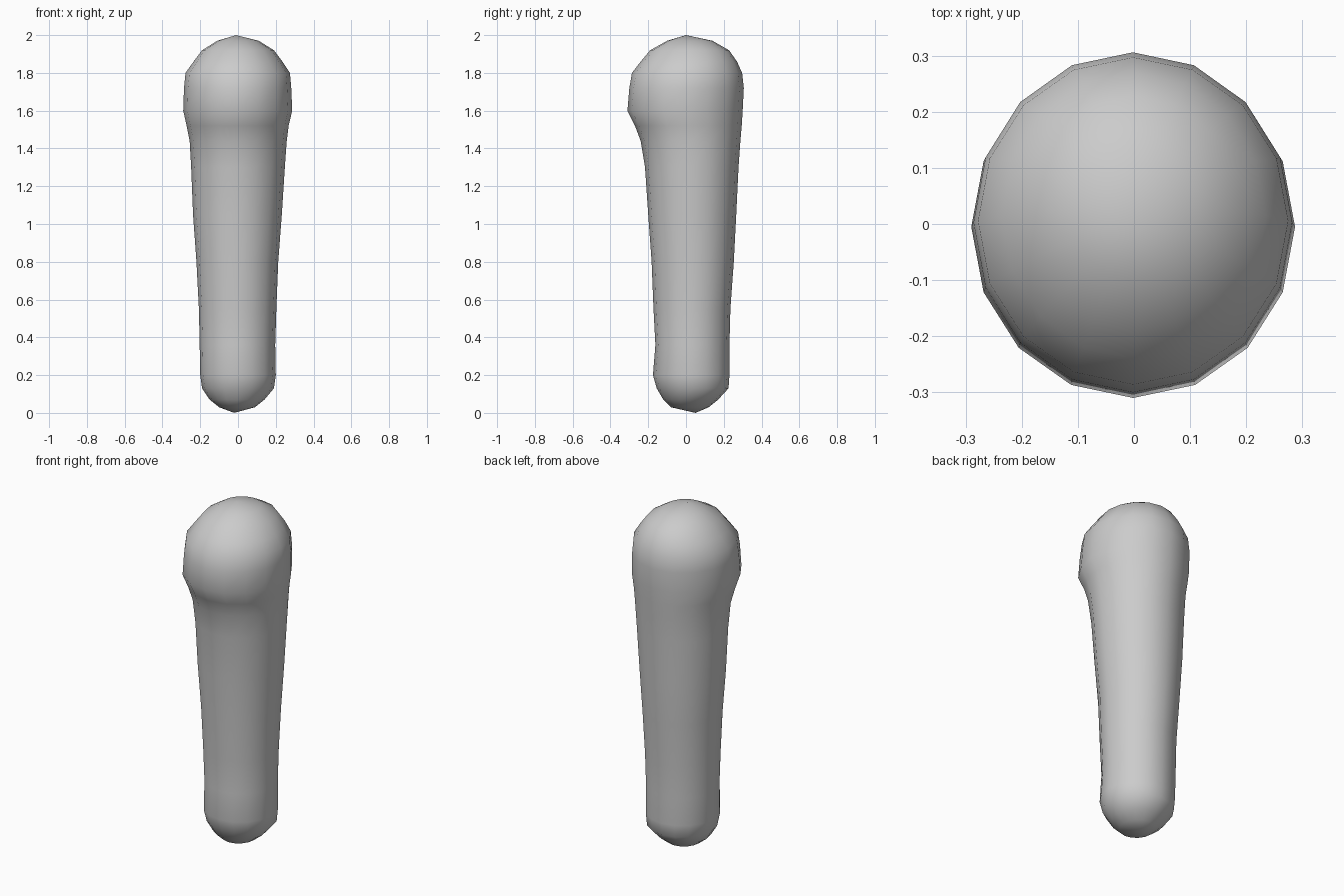
import bpy, bmesh, math

SIDES = 16
# Cross-sections: height, x min, x max, y min, y max
RINGS = [
    (0.03, -0.10, 0.09, -0.08, 0.12),
    (0.07, -0.15, 0.14, -0.12, 0.17),
    (0.13, -0.19, 0.19, -0.155, 0.225),
    (0.20, -0.20, 0.20, -0.175, 0.23),
    (0.36, -0.203, 0.197, -0.162, 0.23),
    (0.55, -0.207, 0.203, -0.172, 0.235),
    (0.80, -0.22, 0.213, -0.182, 0.253),
    (1.05, -0.238, 0.232, -0.20, 0.266),
    (1.30, -0.248, 0.248, -0.217, 0.278),
    (1.44, -0.256, 0.258, -0.24, 0.288),
    (1.52, -0.272, 0.268, -0.27, 0.295),
    (1.60, -0.29, 0.287, -0.31, 0.30),
    (1.72, -0.286, 0.282, -0.30, 0.306),
    (1.80, -0.278, 0.275, -0.286, 0.297),
    (1.86, -0.235, 0.235, -0.24, 0.27),
    (1.92, -0.19, 0.19, -0.19, 0.228),
    (1.97, -0.11, 0.11, -0.10, 0.14),
]

# Club-like body: tapered shaft with rounded head and foot
bm = bmesh.new()
loops = []
for z, x0, x1, y0, y1 in RINGS:
    cx, cy, rx, ry = (x0 + x1) / 2, (y0 + y1) / 2, (x1 - x0) / 2, (y1 - y0) / 2
    loops.append([bm.verts.new((cx + rx * math.cos(2 * math.pi * i / SIDES),
                                cy + ry * math.sin(2 * math.pi * i / SIDES), z))
                  for i in range(SIDES)])
for a, b in zip(loops, loops[1:]):
    for i in range(SIDES):
        j = (i + 1) % SIDES
        bm.faces.new((a[i], a[j], b[j], b[i]))

# Rounded ends
foot = bm.verts.new((-0.02, 0.05, 0.0))
top = bm.verts.new((-0.01, 0.0, 2.0))
for i in range(SIDES):
    j = (i + 1) % SIDES
    bm.faces.new((foot, loops[0][j], loops[0][i]))
    bm.faces.new((top, loops[-1][i], loops[-1][j]))
for f in bm.faces:
    f.smooth = True
bmesh.ops.recalc_face_normals(bm, faces=bm.faces)
mesh = bpy.data.meshes.new("club_body")
bm.to_mesh(mesh)
bm.free()
body = bpy.data.objects.new("club_body", mesh)
bpy.context.collection.objects.link(body)
